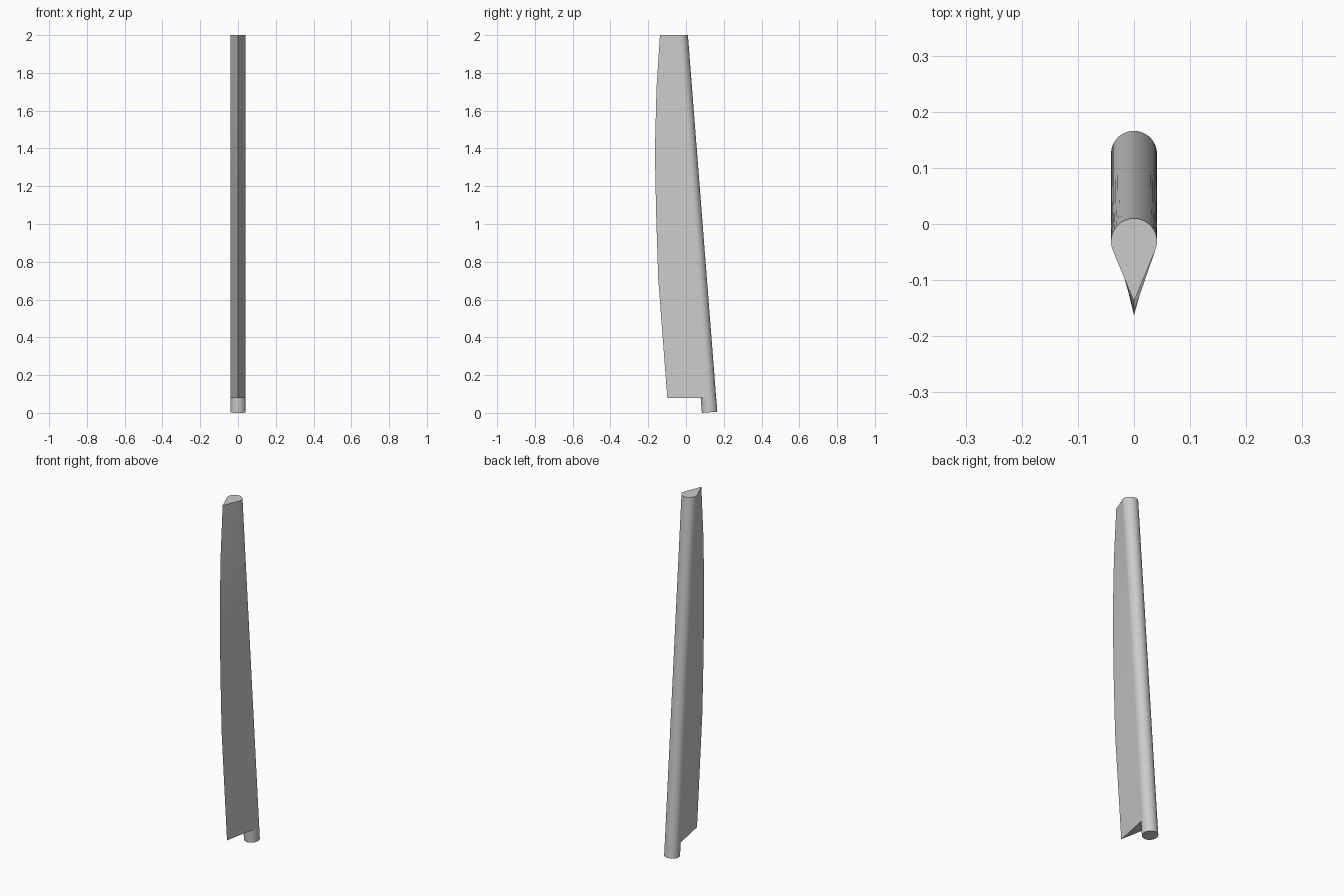
import bpy, bmesh
from math import sin, cos, acos, pi

if "Cube" in bpy.data.objects:
    bpy.data.objects.remove(bpy.data.objects["Cube"])

R = 0.041            # mast radius
BACK, FRONT = 26, 12  # arc segments
# trailing edge: (z, y)
EDGE = [(0.08, -0.099), (0.71, -0.147), (1.05, -0.158), (1.3, -0.163),
        (1.45, -0.163), (1.72, -0.156), (2.0, -0.138)]


def axis_y(z):
    return 0.125 - 0.078 * z


def arc(cy, start, end, n):
    # angles measured from the -y direction
    return [(R * sin(start + (end - start) * i / n),
             cy - R * cos(start + (end - start) * i / n)) for i in range(n + 1)]


bm = bmesh.new()

# teardrop fin: round mast at the back, flat sides meeting at the trailing edge
rings = []
for z, tip in EDGE:
    cy = axis_y(z)
    t = acos(R / (cy - tip))
    pts = arc(cy, t, 2 * pi - t, BACK) + [(0, tip)]
    rings.append([bm.verts.new((x, y, z)) for x, y in pts])
for a, b in zip(rings, rings[1:]):
    n = len(a)
    for i in range(n):
        j = (i + 1) % n
        bm.faces.new((a[i], a[j], b[j], b[i]))
bm.faces.new(rings[-1])

# bare mast foot, cut square to the leaning axis
z, tip = EDGE[0]
cy = axis_y(z)
t = acos(R / (cy - tip))
front = arc(cy, -t, t, FRONT)[1:-1]
front_verts = [bm.verts.new((x, y, z)) for x, y in front]
back_verts = rings[0][:-1]
upper = back_verts + front_verts
dy = axis_y(0) - cy
lower = []
for v in upper:
    y = v.co.y + dy
    lower.append(bm.verts.new((v.co.x, y, 0.078 * (y - axis_y(0) + R))))
n = len(upper)
for i in range(n):
    j = (i + 1) % n
    bm.faces.new((lower[i], lower[j], upper[j], upper[i]))
bm.faces.new(lower)

# underside of the fin in front of the foot
bm.faces.new([back_verts[-1]] + front_verts + [back_verts[0], rings[0][-1]])

bmesh.ops.recalc_face_normals(bm, faces=bm.faces)
me = bpy.data.meshes.new("mast_fin")
bm.to_mesh(me)
bm.free()
ob = bpy.data.objects.new("mast_fin", me)
bpy.context.collection.objects.link(ob)
bpy.context.view_layer.objects.active = ob
ob.select_set(True)
bpy.ops.object.shade_smooth_by_angle(angle=0.5)
